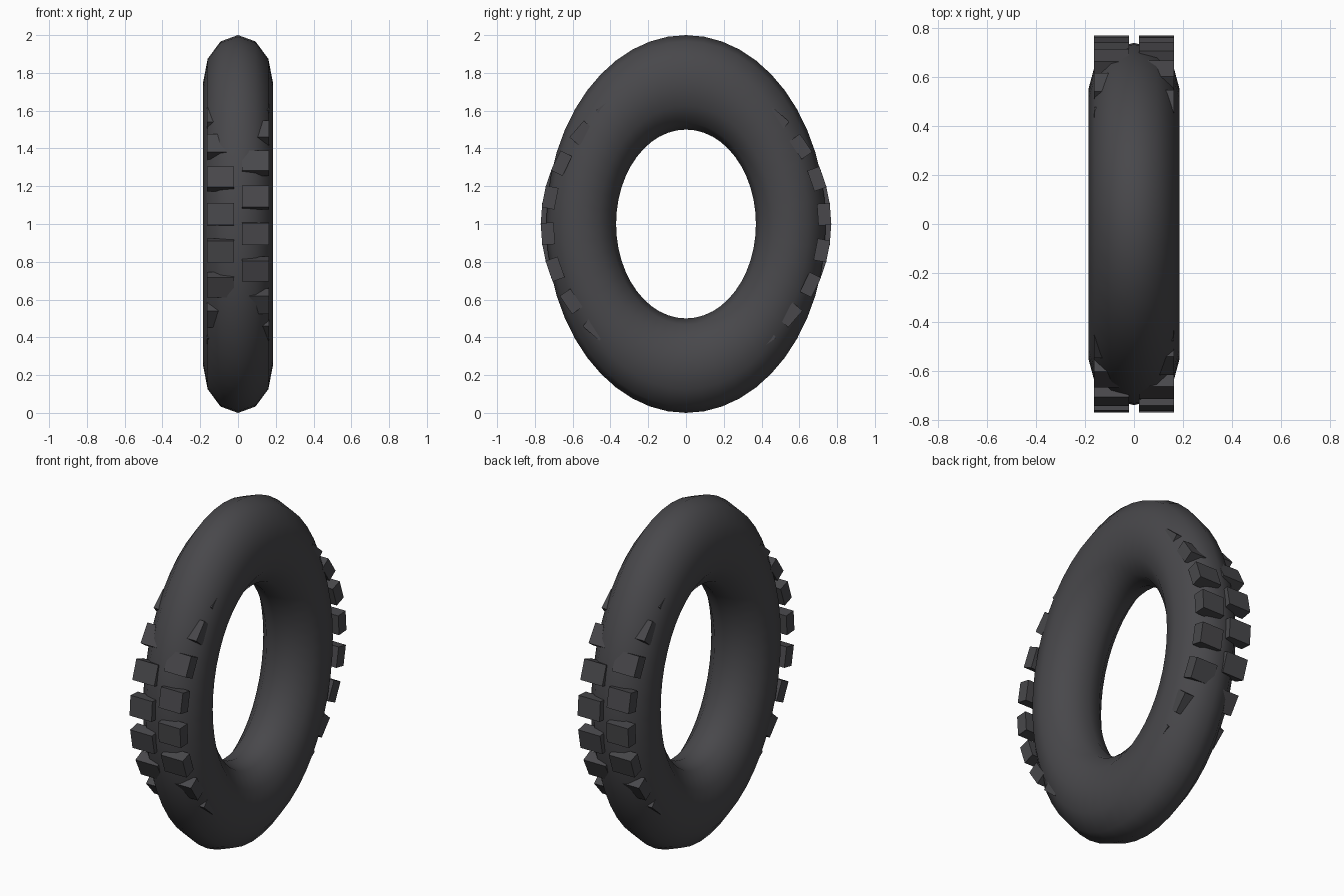
import bpy, bmesh, math
from mathutils import Matrix, Vector

cube = bpy.data.objects.get("Cube")
if cube:
    bpy.data.objects.remove(cube, do_unlink=True)

SQUEEZE = 0.74          # width and depth scale of the tyre body
BLOCKS = 24             # tread blocks per row

rubber = bpy.data.materials.new("dark_rubber")
rubber.use_nodes = True
colour = (0.065, 0.064, 0.070, 1)
rubber.diffuse_color = colour
rubber.node_tree.nodes["Principled BSDF"].inputs["Base Color"].default_value = colour

# Tyre body: upright ring, narrowed front to back
bpy.ops.mesh.primitive_torus_add(major_segments=48, minor_segments=12,
                                 major_radius=0.75, minor_radius=0.25)
body = bpy.context.object
body.name = "tyre_body"
body.data.transform(Matrix.Translation((0, 0, 1))
                    @ Matrix.Diagonal((SQUEEZE, SQUEEZE, 1, 1))
                    @ Matrix.Rotation(math.pi / 2, 4, 'Y'))
body.data.materials.append(rubber)
bpy.ops.object.shade_smooth()


# Tread rows: round rings of blocks, staggered left against right
def tread_row(name, side):
    bm = bmesh.new()
    size = Matrix.Diagonal((0.142, 0.068, 0.116, 1))
    seat = Matrix.Translation(Vector((side * 0.092, 0.733, 0)))
    for i in range(BLOCKS):
        angle = math.tau * i / BLOCKS + side * math.radians(4)
        turn = Matrix.Rotation(angle, 4, 'X')
        bmesh.ops.create_cube(bm, size=1,
                              matrix=Matrix.Translation((0, 0, 1)) @ turn @ seat @ size)
    mesh = bpy.data.meshes.new(name)
    bm.to_mesh(mesh)
    bm.free()
    mesh.materials.append(rubber)
    bpy.context.collection.objects.link(bpy.data.objects.new(name, mesh))


tread_row("left_tread_blocks", 1)
tread_row("right_tread_blocks", -1)
